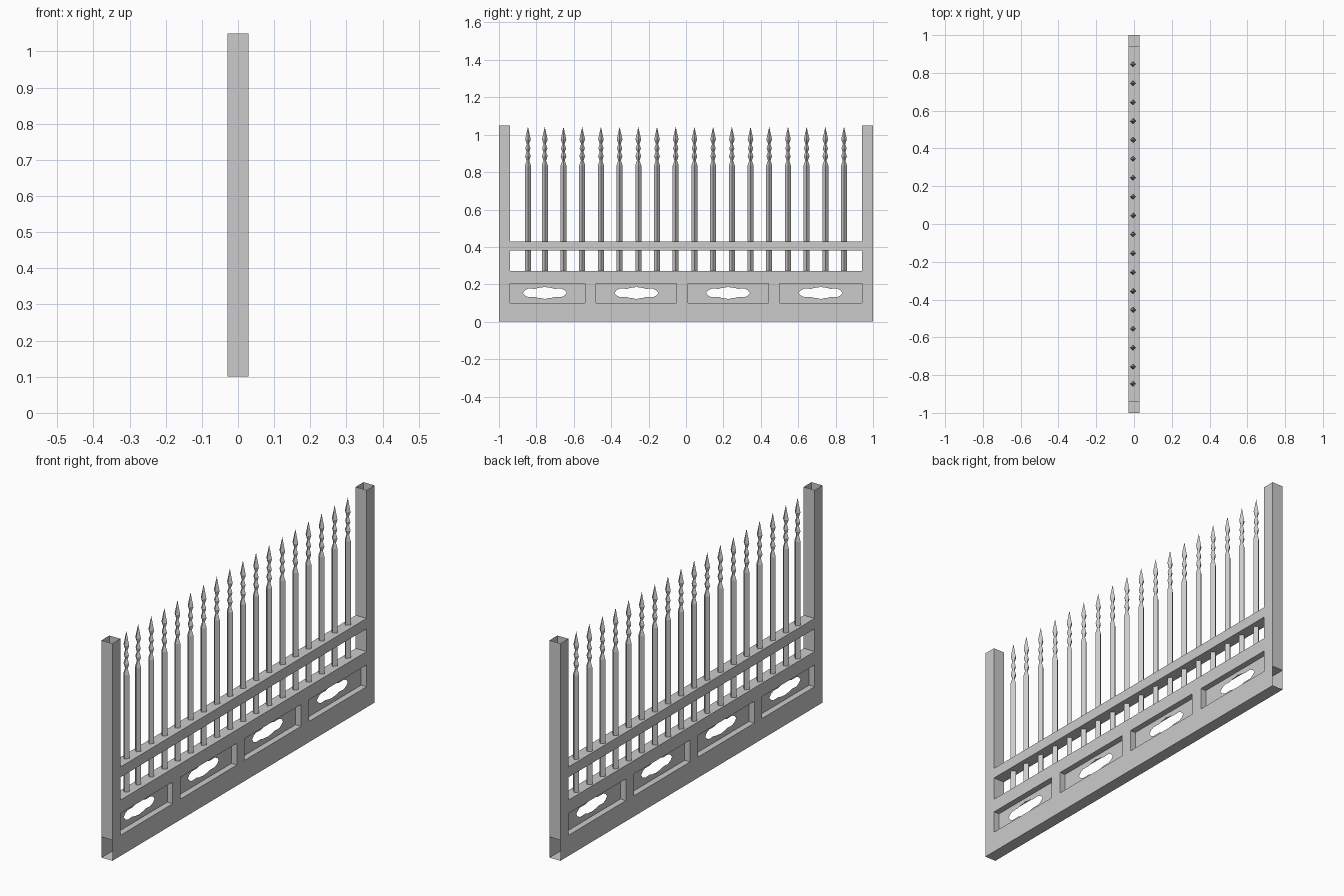
import bpy, bmesh
from mathutils import Vector

if "Cube" in bpy.data.objects:
    bpy.data.objects.remove(bpy.data.objects["Cube"])

metal = bpy.data.materials.new("grey metal")
metal.use_nodes = True
GREY = (0.6, 0.6, 0.6, 1)
metal.diffuse_color = GREY
metal.node_tree.nodes["Principled BSDF"].inputs["Base Color"].default_value = GREY

W = 0.029                      # half thickness of the fence
POST = 0.94                    # inner face of the posts
LOW, HIGH, BASE, TOP = 0.1, 0.205, 0.27, 1.05
PANELS = [(-POST, -0.54), (-0.48, -0.05), (0.01, 0.44), (0.5, POST)]


def finish(bm, name):
    bmesh.ops.remove_doubles(bm, verts=bm.verts, dist=1e-5)
    bmesh.ops.recalc_face_normals(bm, faces=bm.faces)
    mesh = bpy.data.meshes.new(name)
    bm.to_mesh(mesh)
    bm.free()
    mesh.materials.append(metal)
    obj = bpy.data.objects.new(name, mesh)
    bpy.context.collection.objects.link(obj)
    return obj


def quad(bm, *points):
    return bm.faces.new([bm.verts.new(p) for p in points])


def side(bm, x, y0, y1, z0, z1):
    """Sheet facing along x."""
    quad(bm, (x, y0, z0), (x, y1, z0), (x, y1, z1), (x, y0, z1))


def end(bm, y, z0, z1):
    """Sheet facing along y."""
    quad(bm, (-W, y, z0), (W, y, z0), (W, y, z1), (-W, y, z1))


def level(bm, z, y0, y1):
    """Sheet facing along z."""
    quad(bm, (-W, y0, z), (W, y0, z), (W, y1, z), (-W, y1, z))


# Hollow base with open ends and framed openings
bm = bmesh.new()
stops = [-1] + [y for pair in PANELS for y in pair] + [1]
for x in (-W, W):
    for i, (y0, y1) in enumerate(zip(stops, stops[1:])):
        side(bm, x, y0, y1, 0, LOW)
        side(bm, x, y0, y1, HIGH, BASE)
        if i % 2 == 0:
            side(bm, x, y0, y1, LOW, HIGH)
level(bm, 0, -1, 1)
level(bm, LOW, -1, 1)
level(bm, BASE, -POST, POST)
for y0, y1 in PANELS:
    level(bm, HIGH, y0, y1)
    end(bm, y0, LOW, HIGH)
    end(bm, y1, LOW, HIGH)
finish(bm, "base")

# Thin panels, each with an ornamental cut-out
QUARTER = [(0.118, 0), (0.106, 0.014), (0.088, 0.023), (0.05, 0.022),
           (0.035, 0.027), (0.012, 0.029), (0, 0.034)]
half = QUARTER + [(-y, z) for y, z in QUARTER[-2::-1]]
CUTOUT = half + [(y, -z) for y, z in half[-2:0:-1]]


def loop(bm, points):
    verts = [bm.verts.new((0, y, z)) for y, z in points]
    return [bm.edges.new((a, b)) for a, b in zip(verts, verts[1:] + verts[:1])]


for i, (y0, y1) in enumerate(PANELS):
    bm = bmesh.new()
    centre = -0.755 if i == 0 else (y0 + y1) / 2
    edges = loop(bm, [(y0, LOW), (y1, LOW), (y1, HIGH), (y0, HIGH)])
    edges += loop(bm, [(centre + y, 0.154 + z) for y, z in CUTOUT])
    bmesh.ops.triangle_fill(bm, use_beauty=True, edges=edges, normal=Vector((1, 0, 0)))
    finish(bm, f"panel_{i + 1}")

# Hollow posts, open at the top
for name, s in (("front_post", -1), ("back_post", 1)):
    bm = bmesh.new()
    end(bm, s, LOW, TOP)
    end(bm, s * POST, BASE, TOP)
    for x in (-W, W):
        side(bm, x, s * POST, s, BASE, TOP)
    finish(bm, name)

# Middle rail
bm = bmesh.new()
for x in (-W, W):
    side(bm, x, -POST, POST, 0.38, 0.43)
level(bm, 0.38, -POST, POST)
level(bm, 0.43, -POST, POST)
finish(bm, "rail")

# Four-sided pickets with beaded necks and spear tips
PROFILE = [(0.016, BASE), (0.016, 0.835), (0.007, 0.862), (0.015, 0.885),
           (0.007, 0.908), (0.014, 0.927), (0.006, 0.95), (0.015, 0.975)]
AXES = [(1, 0), (0, 1), (-1, 0), (0, -1)]
positions = [0.845 - 0.1 * i for i in range(17)] + [-0.845]
for i, y in enumerate(positions):
    bm = bmesh.new()
    rings = [[bm.verts.new((-0.005 + r * a, y + r * b, z)) for a, b in AXES]
             for r, z in PROFILE]
    tip = bm.verts.new((-0.005, y, 1.042))
    for k in range(4):
        n = (k + 1) % 4
        for lo, hi in zip(rings, rings[1:]):
            bm.faces.new((lo[k], lo[n], hi[n], hi[k]))
        bm.faces.new((rings[-1][k], rings[-1][n], tip))
    finish(bm, f"picket_{i + 1}")
